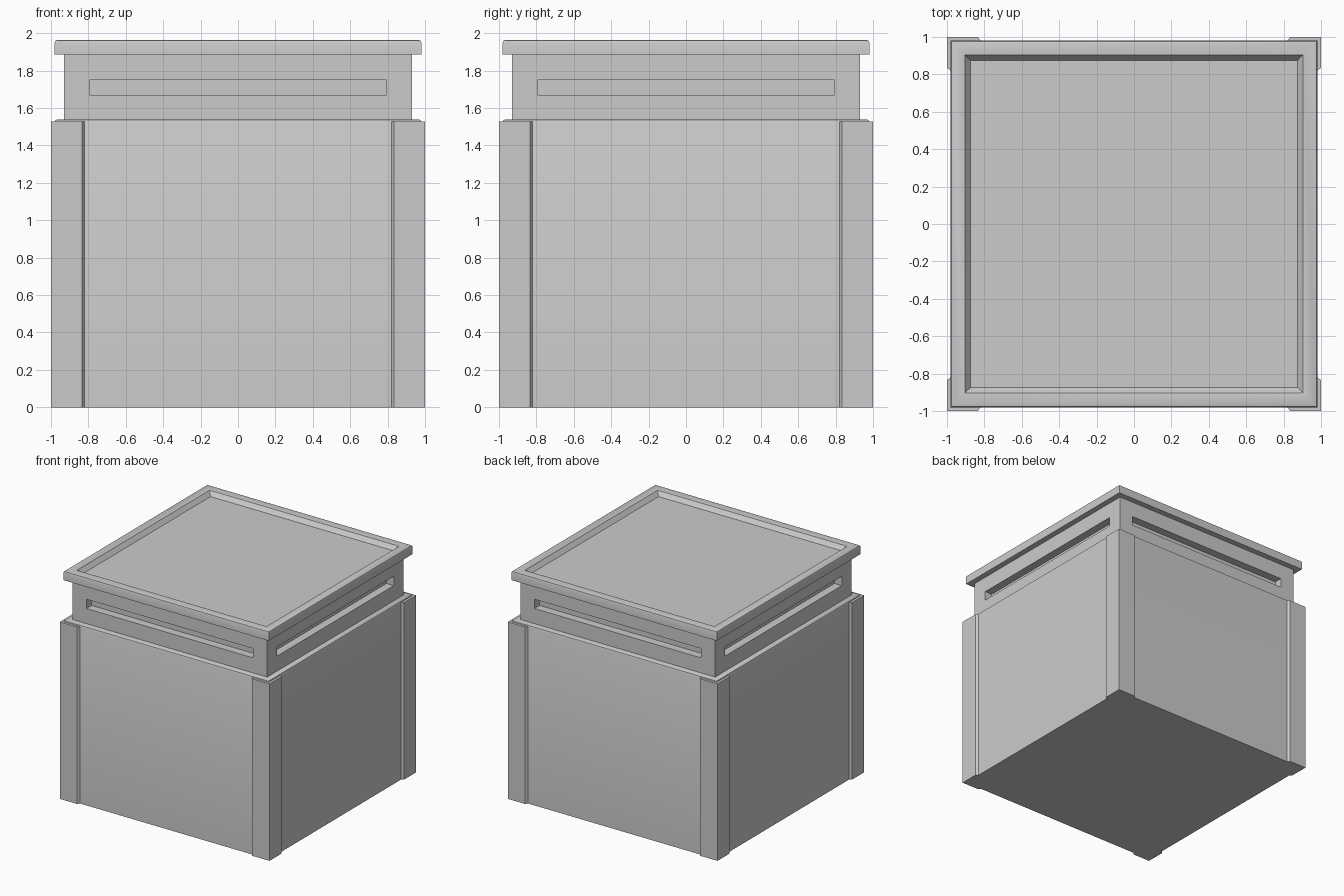
import bpy, bmesh
from math import pi
from mathutils import Matrix

if "Cube" in bpy.data.objects:
    bpy.data.objects.remove(bpy.data.objects["Cube"])


def finish(bm, name, smooth=False):
    bmesh.ops.remove_doubles(bm, verts=bm.verts, dist=1e-5)
    bmesh.ops.recalc_face_normals(bm, faces=bm.faces)
    mesh = bpy.data.meshes.new(name)
    bm.to_mesh(mesh)
    bm.free()
    ob = bpy.data.objects.new(name, mesh)
    bpy.context.collection.objects.link(ob)
    if smooth:
        bpy.context.view_layer.objects.active = ob
        ob.select_set(True)
        bpy.ops.object.shade_smooth_by_angle(angle=pi / 6)
        ob.select_set(False)
    return ob


def bridge(bm, a, b):
    for i in range(len(a)):
        j = (i + 1) % len(a)
        bm.faces.new((a[i], a[j], b[j], b[i]))


def square_loft(name, profile, smooth=False):
    """Stack square rings given as (half width, z) and cap both ends."""
    bm = bmesh.new()
    signs = ((-1, -1), (1, -1), (1, 1), (-1, 1))
    rings = [[bm.verts.new((sx * h, sy * h, z)) for sx, sy in signs] for h, z in profile]
    for a, b in zip(rings, rings[1:]):
        bridge(bm, a, b)
    bm.faces.new(rings[0])
    bm.faces.new(rings[-1])
    return finish(bm, name, smooth)


# Main body with a softened top edge
square_loft("body", [(0.98, 0), (0.98, 1.525), (0.976, 1.535), (0.966, 1.54)], True)

# Lid with softened edges and a shallow recessed top
square_loft("lid", [(0.98, 1.885), (0.98, 1.95), (0.976, 1.96), (0.966, 1.964),
                    (0.912, 1.964), (0.904, 1.961), (0.897, 1.952), (0.875, 1.925)], True)

# Neck: four walls, each with a recessed horizontal slot
bm = bmesh.new()


def wall_rect(half, z0, z1, y):
    return [bm.verts.new(p) for p in ((-half, y, z0), (half, y, z0), (half, y, z1), (-half, y, z1))]


for k in range(4):
    outer = wall_rect(0.93, 1.54, 1.885, -0.93)
    mouth = wall_rect(0.795, 1.67, 1.75, -0.93)
    back = wall_rect(0.795, 1.67, 1.75, -0.86)
    bridge(bm, outer, mouth)
    bridge(bm, mouth, back)
    bm.faces.new(back)
    bmesh.ops.transform(bm, matrix=Matrix.Rotation(k * pi / 2, 4, 'Z'), verts=outer + mouth + back)
finish(bm, "slotted_neck")

# Corner guards: L-shaped prisms with chamfered ends
outline = [(1, 1), (0.835, 1), (0.82, 0.98), (0.82, 0.97),
           (0.97, 0.97), (0.97, 0.82), (0.98, 0.82), (1, 0.835)]
for k, name in enumerate(("back_right", "back_left", "front_left", "front_right")):
    bm = bmesh.new()
    low = [bm.verts.new((x, y, 0)) for x, y in outline]
    high = [bm.verts.new((x, y, 1.527)) for x, y in outline]
    bridge(bm, low, high)
    bm.faces.new(low)
    bm.faces.new(high)
    bmesh.ops.rotate(bm, verts=bm.verts, cent=(0, 0, 0), matrix=Matrix.Rotation(k * pi / 2, 3, 'Z'))
    finish(bm, name + "_corner_guard")
